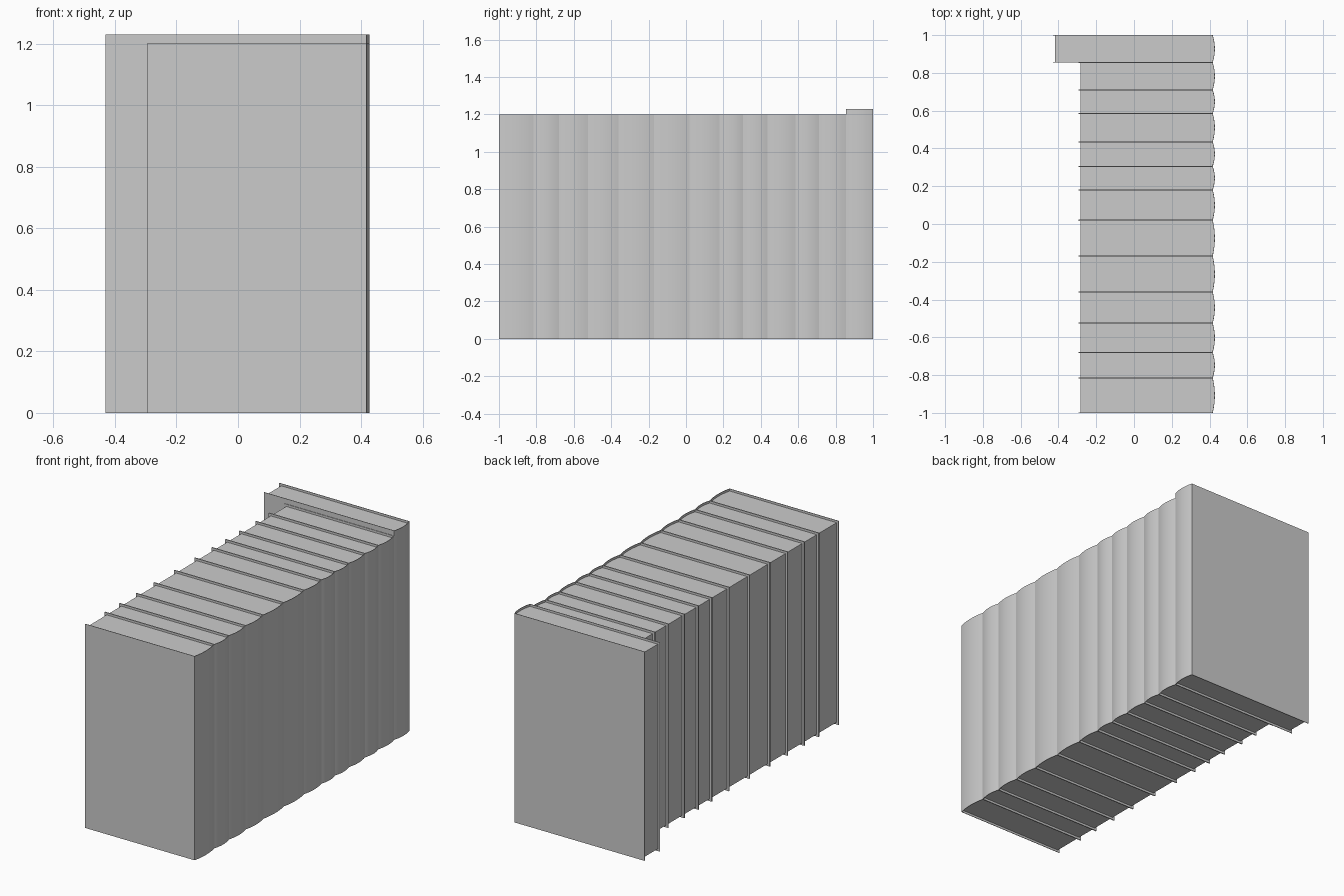
import bpy
import bmesh
import math

if "Cube" in bpy.data.objects:
    bpy.data.objects.remove(bpy.data.objects["Cube"], do_unlink=True)

grey = bpy.data.materials.new("plain grey")
COLOUR = (0.6, 0.6, 0.6, 1)
grey.diffuse_color = COLOUR
grey.use_nodes = True
grey.node_tree.nodes["Principled BSDF"].inputs["Base Color"].default_value = COLOUR

BOARD = 0.003      # cover thickness
RECESS = 0.013     # cover overhang past the pages
SPINE_X = 0.417    # where the boards meet the spine
BULGE = 0.011      # roundness of the spine
STEPS = 10


def extrude_outline(name, points, bottom, top):
    """Upright prism from a plan outline."""
    bm = bmesh.new()
    face = bm.faces.new([bm.verts.new((x, y, bottom)) for x, y in points])
    side = bmesh.ops.extrude_face_region(bm, geom=[face])
    verts = [v for v in side["geom"] if isinstance(v, bmesh.types.BMVert)]
    bmesh.ops.translate(bm, verts=verts, vec=(0, 0, top - bottom))
    bmesh.ops.recalc_face_normals(bm, faces=bm.faces)
    mesh = bpy.data.meshes.new(name)
    bm.to_mesh(mesh)
    bm.free()
    mesh.materials.append(grey)
    obj = bpy.data.objects.new(name, mesh)
    bpy.context.collection.objects.link(obj)
    bpy.ops.object.select_all(action="DESELECT")
    obj.select_set(True)
    bpy.context.view_layer.objects.active = obj
    bpy.ops.object.shade_smooth_by_angle(angle=math.radians(30))


def spine_arc(y0, y1, inset):
    """Bulging curve from the front board to the back board."""
    arc = []
    for i in range(STEPS + 1):
        t = i / STEPS
        x = SPINE_X - inset + BULGE * 4 * t * (1 - t)
        arc.append((x, y0 + inset + (y1 - y0 - 2 * inset) * t))
    return arc


def book(number, y0, y1, fore, height):
    # Cover: thin boards wrapped round a curved spine, open at the fore edge
    outer = [(fore, y0)] + spine_arc(y0, y1, 0) + [(fore, y1)]
    inner = [(fore, y0 + BOARD)] + spine_arc(y0, y1, BOARD) + [(fore, y1 - BOARD)]
    extrude_outline(f"book_cover_{number}", outer + inner[::-1], 0, height)
    # Pages: solid block set back from the cover edges
    pages = ([(fore + RECESS, y0 + BOARD)] + spine_arc(y0, y1, BOARD)
             + [(fore + RECESS, y1 - BOARD)])
    extrude_outline(f"book_pages_{number}", pages, RECESS, height - RECESS)


# Row of books, with a larger one at the back
edges = [-1, -0.815, -0.68, -0.525, -0.36, -0.17, 0.02,
         0.18, 0.305, 0.435, 0.585, 0.71, 0.855, 1]
for n, (start, end) in enumerate(zip(edges, edges[1:]), 1):
    large = n == len(edges) - 1
    book(n, start, end, -0.43 if large else -0.295, 1.23 if large else 1.2)
